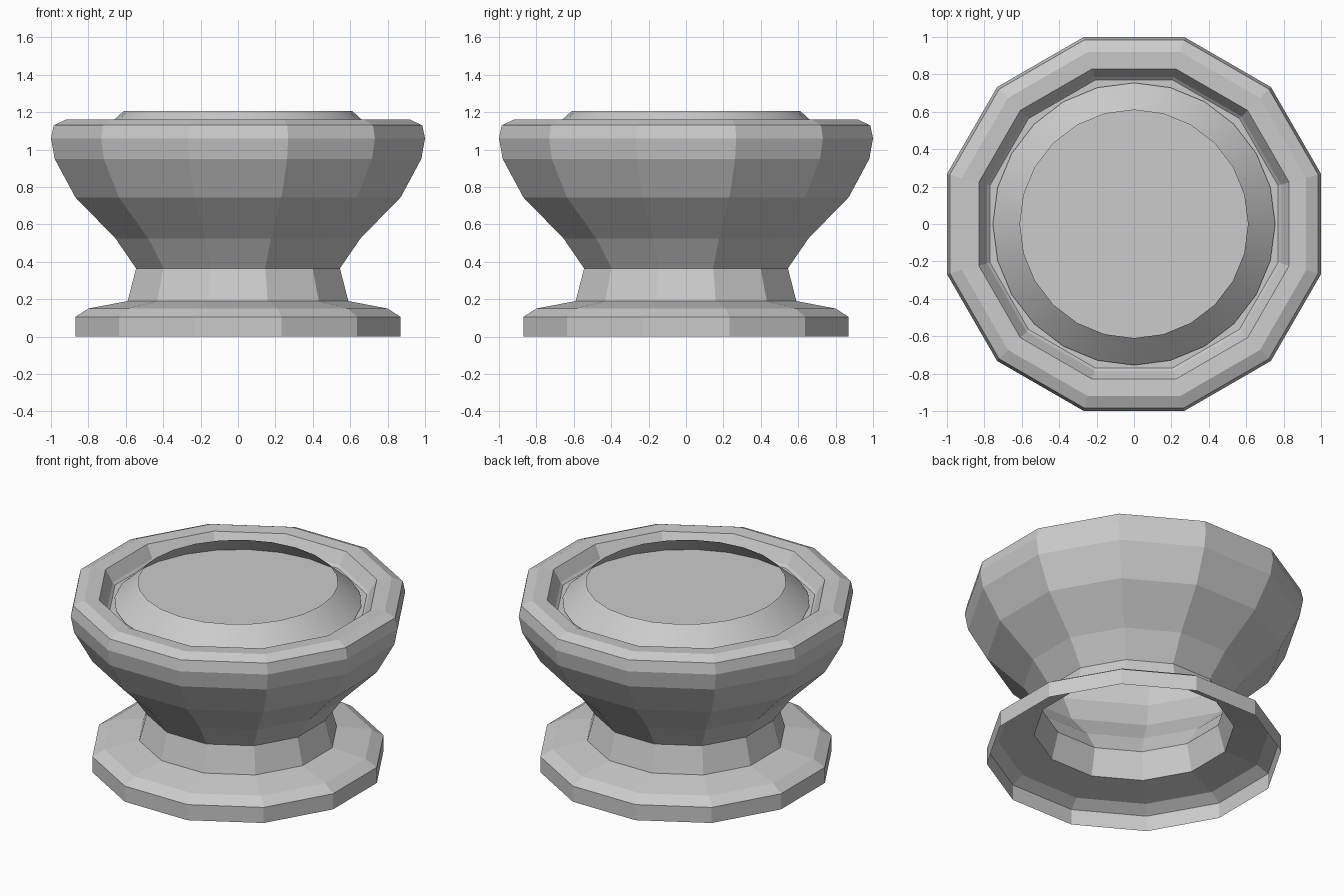
import bpy
import bmesh
from math import cos, pi, sin

cube = bpy.data.objects.get("Cube")
if cube:
    bpy.data.objects.remove(cube, do_unlink=True)

stone = bpy.data.materials.new("stone_grey")
stone.use_nodes = True
colour = (0.6, 0.6, 0.6, 1)
stone.diffuse_color = colour
stone.node_tree.nodes["Principled BSDF"].inputs["Base Color"].default_value = colour


def lathe(name, profile, sides, turn=0.0, scale=1.0, cap=False, smooth=False):
    """Sweep (radius, height) points, listed bottom to top, round the z axis."""
    bm = bmesh.new()
    angles = [turn + 2 * pi * i / sides for i in range(sides)]
    rings = [[bm.verts.new((r * scale * cos(a), r * scale * sin(a), z)) for a in angles]
             for r, z in profile]
    for low, high in zip(rings, rings[1:]):
        for i in range(sides):
            j = (i + 1) % sides
            bm.faces.new((low[i], low[j], high[j], high[i]))
    if cap:
        bm.faces.new(rings[-1])
    mesh = bpy.data.meshes.new(name)
    bm.to_mesh(mesh)
    bm.free()
    mesh.materials.append(stone)
    obj = bpy.data.objects.new(name, mesh)
    bpy.context.collection.objects.link(obj)
    if smooth:
        bpy.ops.object.select_all(action="DESELECT")
        obj.select_set(True)
        bpy.context.view_layer.objects.active = obj
        bpy.ops.object.shade_smooth_by_angle()
    return obj


# Twelve-sided parts have flats on the axes, so widths are measured across flats
half_step = pi / 12
faceted = dict(sides=12, turn=half_step, scale=1 / cos(half_step))

# Hollow foot and neck, open underneath
lathe("foot", [(0.87, 0), (0.87, 0.105), (0.80, 0.15), (0.59, 0.19)], **faceted)
lathe("neck", [(0.59, 0.19), (0.545, 0.365)], **faceted)

# Flared bowl, rolled over the rim and down to an inner ledge
lathe("bowl", [(0.545, 0.365), (0.655, 0.525), (0.87, 0.745), (0.98, 0.95),
               (1.0, 1.06), (0.985, 1.13), (0.92, 1.16), (0.83, 1.155),
               (0.785, 1.075), (0.77, 1.06), (0.65, 1.06)], **faceted)

# Round sloping collar, open at the top, with a sunken floor inside it
lathe("collar", [(0.755, 1.075), (0.61, 1.207)], sides=24, smooth=True)
lathe("collar_floor", [(0.755, 1.075)], sides=24, cap=True)
